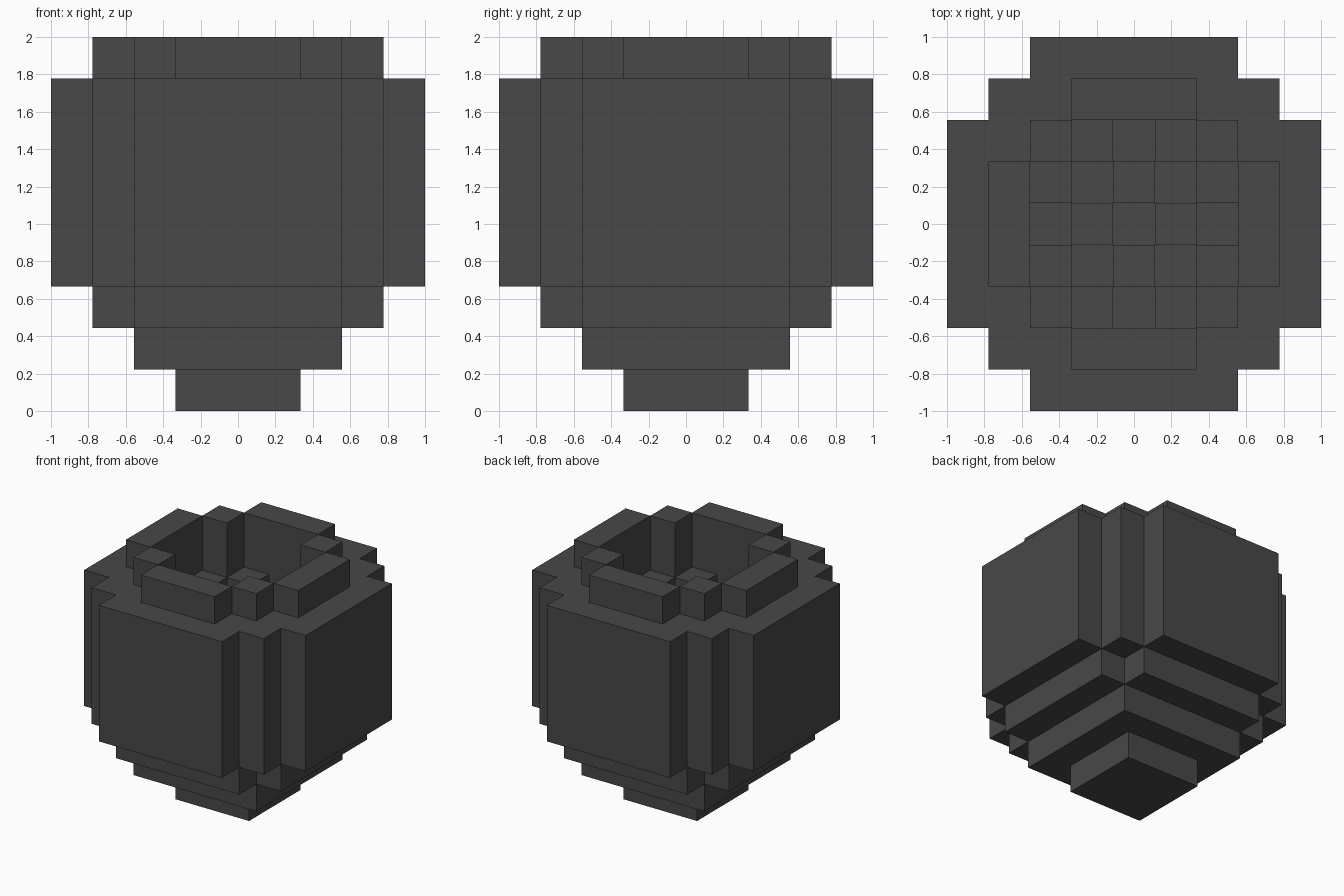
import bpy, bmesh
from mathutils import Vector

if "Cube" in bpy.data.objects:
    bpy.data.objects.remove(bpy.data.objects["Cube"])

U = 2 / 9  # one block

mat = bpy.data.materials.new("dark iron grey")
mat.diffuse_color = (0.065, 0.065, 0.065, 1)
mat.use_nodes = True
mat.node_tree.nodes["Principled BSDF"].inputs["Base Color"].default_value = mat.diffuse_color

R = range(-4, 5)


def layer(k, rule):
    return {(i, j, k) for i in R for j in R if rule(abs(i), abs(j))}


def mouth(a, b):
    return max(a, b) <= 2 and a + b < 4


def stepped(a, b):
    return a + b <= 6


# base: square foot, then wider steps
base = layer(0, lambda a, b: max(a, b) <= 1)
base |= layer(1, lambda a, b: max(a, b) <= 2)
base |= layer(2, lambda a, b: max(a, b) <= 3 and a + b <= 5)

# body: five layers with stepped corners, open mouth at the top
body = set()
for k in range(3, 6):
    body |= layer(k, stepped)
for k in (6, 7):
    body |= layer(k, lambda a, b: stepped(a, b) and not mouth(a, b))

# checkered lumps on the floor of the mouth
lumps = layer(6, lambda a, b: mouth(a, b) and (a + b) % 2 == 1)

# rim: four bars and four corner blocks
rim = layer(8, lambda a, b: (max(a, b) == 3 and min(a, b) <= 1) or (a, b) == (2, 2))

solid = base | body | lumps | rim
DIRS = [Vector(d) for d in ((1, 0, 0), (-1, 0, 0), (0, 1, 0), (0, -1, 0), (0, 0, 1), (0, 0, -1))]


def build(name, cells):
    """Mesh the exposed block faces and merge the flat areas."""
    bm = bmesh.new()
    for c in sorted(cells):
        mid = Vector((c[0], c[1], c[2] + 0.5))
        for d in DIRS:
            if tuple(int(c[n] + d[n]) for n in range(3)) in solid:
                continue
            s = Vector((d.y, d.z, d.x))
            t = d.cross(s)
            f = mid + d / 2
            bm.faces.new([bm.verts.new((f + (s * p + t * q) / 2) * U)
                          for p, q in ((-1, -1), (1, -1), (1, 1), (-1, 1))])
    bmesh.ops.remove_doubles(bm, verts=bm.verts, dist=0.001)
    bmesh.ops.dissolve_limit(bm, angle_limit=0.01, verts=bm.verts, edges=bm.edges)
    me = bpy.data.meshes.new(name)
    bm.to_mesh(me)
    bm.free()
    me.materials.append(mat)
    bpy.context.collection.objects.link(bpy.data.objects.new(name, me))


build("stepped_base", base)
build("pot_body", body)
build("floor_lumps", lumps)
build("rim", rim)
